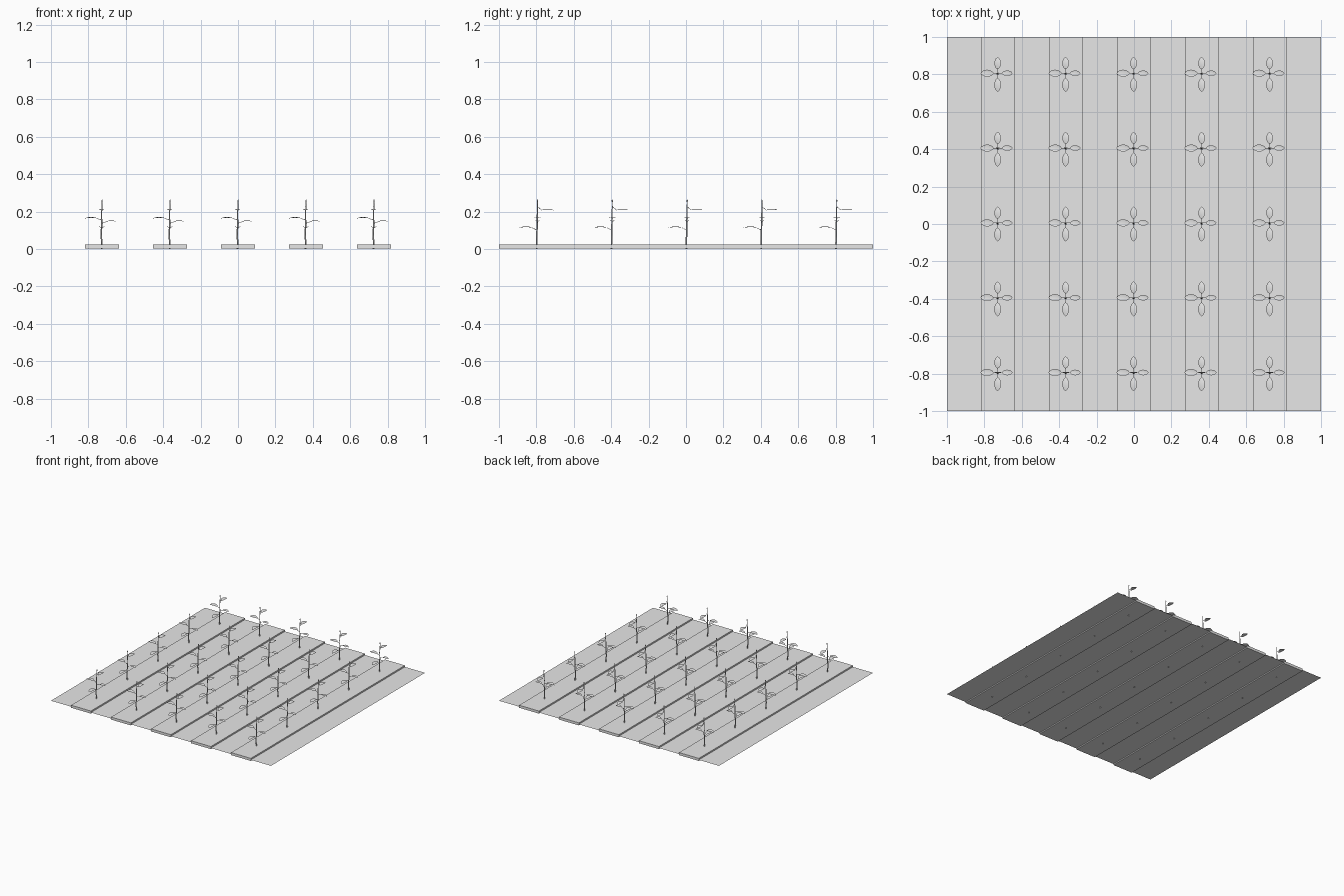
import bpy, bmesh, math
from mathutils import Vector, Matrix

cube = bpy.data.objects.get("Cube")
if cube:
    bpy.data.objects.remove(cube, do_unlink=True)

# One plain grey throughout
grey = bpy.data.materials.new("plain_grey")
grey.use_nodes = True
grey.diffuse_color = (0.8, 0.8, 0.8, 1)
grey.node_tree.nodes["Principled BSDF"].inputs["Base Color"].default_value = (0.8, 0.8, 0.8, 1)


def make_mesh(name, bm, smooth=False):
    mesh = bpy.data.meshes.new(name)
    for face in bm.faces:
        face.smooth = smooth
    bm.to_mesh(mesh)
    bm.free()
    mesh.materials.append(grey)
    return mesh


def place(name, mesh, location=(0, 0, 0)):
    obj = bpy.data.objects.new(name, mesh)
    obj.location = location
    bpy.context.collection.objects.link(obj)
    return obj


def tube(bm, points, radii, sides=8):
    """Round tube with closed ends along a path."""
    points = [Vector(p) for p in points]
    rings = []
    for i, (p, r) in enumerate(zip(points, radii)):
        direction = points[min(i + 1, len(points) - 1)] - points[max(i - 1, 0)]
        turn = direction.to_track_quat('Z', 'Y')
        ring = []
        for k in range(sides):
            a = math.tau * k / sides
            ring.append(bm.verts.new(p + turn @ Vector((r * math.cos(a), r * math.sin(a), 0))))
        rings.append(ring)
    for low, high in zip(rings, rings[1:]):
        for k in range(sides):
            n = (k + 1) % sides
            bm.faces.new((low[k], low[n], high[n], high[k]))
    bm.faces.new(rings[0][::-1])
    bm.faces.new(rings[-1])


def leaf(bm, angle, root_z, blade_z, start, end, width, steps=8):
    """Thin folded blade with arched midrib, on a short stalk."""
    first = len(bm.verts)
    rows = []
    for i in range(steps + 1):
        t = i / steps
        half = width / 2 * max(math.sin(math.pi * t), 0) ** 0.65
        x = start + (end - start) * t
        z = blade_z + 0.004 * math.sin(math.pi * t)
        lift = half * 0.2
        if i in (0, steps):
            rows.append([bm.verts.new((x, 0, z))] * 3)
        else:
            rows.append([bm.verts.new((x, s * half, z + abs(s) * lift)) for s in (-1, 0, 1)])
    for a, b in zip(rows, rows[1:]):
        for k in (0, 1):
            corners = list(dict.fromkeys((a[k], b[k], b[k + 1], a[k + 1])))
            bm.faces.new(corners)
    tube(bm, [(0, 0, root_z), (start * 0.6, 0, (root_z + blade_z) / 2), (start + 0.004, 0, blade_z)],
         [0.002, 0.0016, 0.001], sides=6)
    bm.verts.ensure_lookup_table()
    bmesh.ops.rotate(bm, verts=bm.verts[first:], cent=(0, 0, 0),
                     matrix=Matrix.Rotation(math.radians(angle), 3, 'Z'))


# Ground sheet
bm = bmesh.new()
bmesh.ops.create_grid(bm, x_segments=1, y_segments=1, size=1)
place("ground", make_mesh("ground", bm), (0, 0, 0.012))

# Raised bed strip
bm = bmesh.new()
bmesh.ops.create_cube(bm, size=1)
bmesh.ops.scale(bm, vec=(0.18, 2, 0.021), verts=bm.verts)
bed_mesh = make_mesh("planting_bed", bm)

# Slightly crooked stem with a bud on top
bm = bmesh.new()
tube(bm, [(0, 0, 0), (0.001, 0, 0.03), (-0.003, 0.001, 0.08), (0.001, 0.002, 0.13),
          (-0.001, 0.003, 0.18), (0.002, 0.004, 0.23), (0.002, 0.004, 0.252)],
     [0.005, 0.0045, 0.004, 0.0038, 0.0033, 0.0026, 0.002])
bud = bmesh.ops.create_icosphere(bm, subdivisions=1, radius=0.005)["verts"]
bmesh.ops.scale(bm, vec=(0.8, 0.8, 1.6), verts=bud)
bmesh.ops.translate(bm, vec=(0.002, 0.004, 0.257), verts=bud)
stem_mesh = make_mesh("stem", bm, smooth=True)

# Four leaves climbing around the stem
bm = bmesh.new()
leaf(bm, -90, 0.10, 0.113, 0.024, 0.10, 0.037)
leaf(bm, 0, 0.137, 0.146, 0.022, 0.08, 0.030)
leaf(bm, 180, 0.155, 0.163, 0.020, 0.092, 0.038)
leaf(bm, 90, 0.226, 0.207, 0.020, 0.087, 0.036)
bmesh.ops.translate(bm, vec=(0, 0.004, 0), verts=bm.verts)
leaf_mesh = make_mesh("leaves", bm, smooth=True)

# Five beds with five plants each
for col in range(-2, 3):
    x = col * 0.3635
    place(f"planting_bed_{col + 3}", bed_mesh, (x, 0, 0.0138))
    for row in range(-2, 3):
        spot = (x - 0.002, row * 0.4 + 0.002, 0)
        tag = f"{col + 3}_{row + 3}"
        place(f"stem_{tag}", stem_mesh, spot)
        place(f"leaves_{tag}", leaf_mesh, spot)
